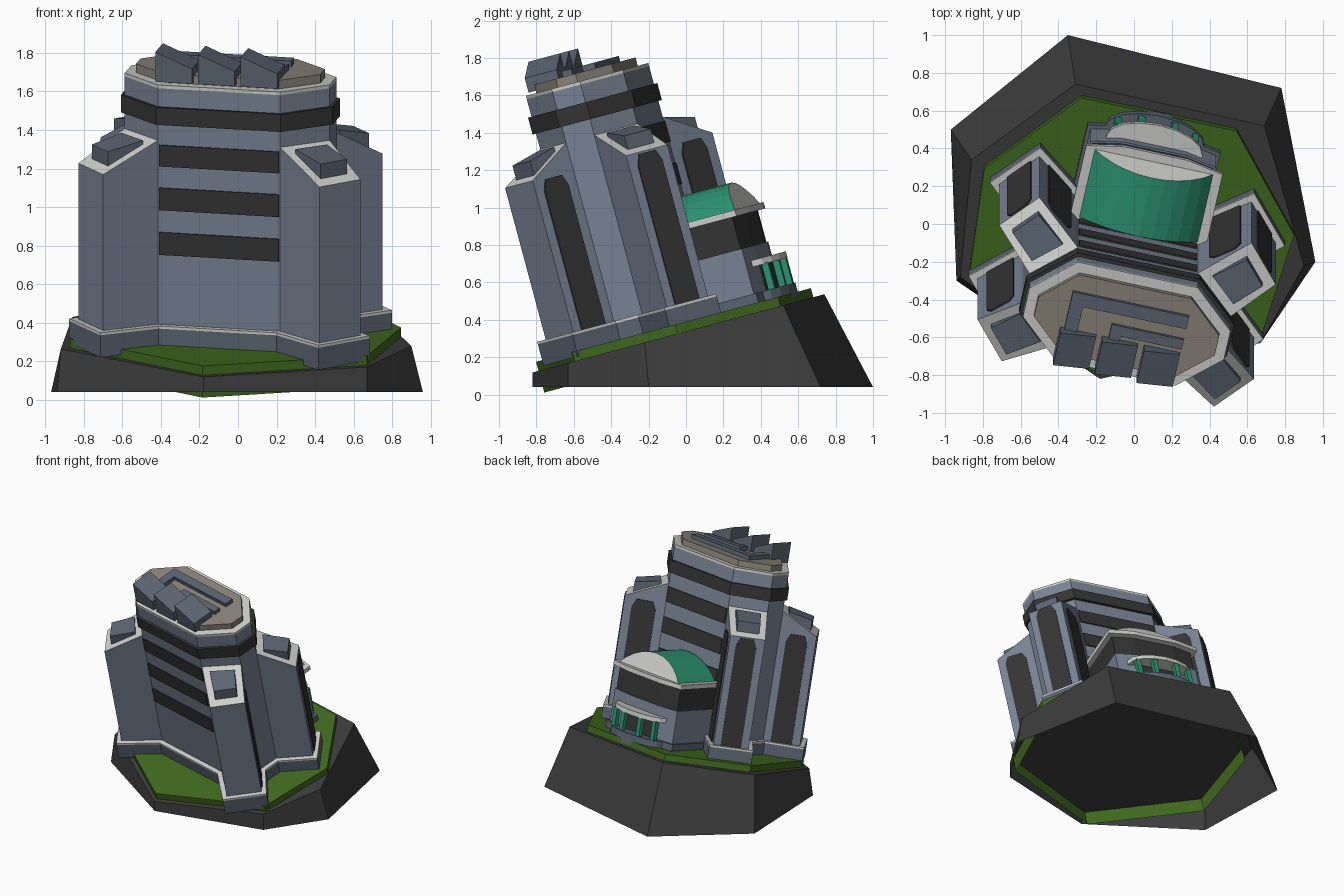
import bpy, bmesh, math
from mathutils import Matrix, Vector

if "Cube" in bpy.data.objects:
    bpy.data.objects.remove(bpy.data.objects["Cube"])

def mat(name, r, g, b):
    m = bpy.data.materials.new(name)
    m.diffuse_color = (r, g, b, 1)
    m.use_nodes = True
    m.node_tree.nodes["Principled BSDF"].inputs["Base Color"].default_value = m.diffuse_color
    return m

WALL = mat("blue grey wall", .19, .23, .30)
SLATE = mat("slate", .105, .13, .17)
WHITE = mat("pale trim", .62, .62, .60)
BEIGE = mat("beige roof", .26, .23, .195)
GLASS = mat("dark glass", .035, .035, .035)
ROCK = mat("rock", .045, .045, .045)
GRASS = mat("grass", .052, .145, .013)
TEAL = mat("teal", .025, .30, .17)

# The whole building is turned, then leans forward
LEAN = (Matrix.Translation((0, 0, .39)) @ Matrix.Rotation(math.radians(15), 4, 'X')
        @ Matrix.Rotation(math.radians(-12.5), 4, 'Z'))
VC = -.18  # centre line of the main tower

def finish(name, bm, mats, matrix=LEAN):
    bmesh.ops.recalc_face_normals(bm, faces=bm.faces)
    me = bpy.data.meshes.new(name)
    bm.to_mesh(me)
    bm.free()
    for m in mats:
        me.materials.append(m)
    ob = bpy.data.objects.new(name, me)
    ob.matrix_world = matrix
    bpy.context.collection.objects.link(ob)
    return ob

def loft(name, low, high, side, top=None, bottom=True, matrix=LEAN):
    """Solid between two loops of 3D points."""
    bm = bmesh.new()
    a = [bm.verts.new(p) for p in low]
    b = [bm.verts.new(p) for p in high]
    n = len(a)
    for i in range(n):
        j = (i + 1) % n
        bm.faces.new((a[i], a[j], b[j], b[i]))
    cap = bm.faces.new(b)
    if bottom:
        bm.faces.new(a[::-1])
    if top:
        cap.material_index = 1
    return finish(name, bm, [side] + ([top] if top else []), matrix)

def prism(name, pts, w0, w1, side, top=None, bottom=True):
    hs = w1 if isinstance(w1, (list, tuple)) else [w1] * len(pts)
    return loft(name, [(u, v, w0) for u, v in pts],
                [(u, v, h) for (u, v), h in zip(pts, hs)], side, top, bottom)

def box(name, u0, u1, v0, v1, w0, w1, m):
    return prism(name, [(u0, v0), (u1, v0), (u1, v1), (u0, v1)], w0, w1, m)

def offset(pts, d):
    """Mitred outset of an anticlockwise outline."""
    out, n = [], len(pts)
    for i in range(n):
        p, q, r = (Vector(pts[(i + k) % n]) for k in (-1, 0, 1))
        e, f = (q - p).normalized(), (r - q).normalized()
        n1, n2 = Vector((e.y, -e.x)), Vector((f.y, -f.x))
        out.append(tuple(q + (n1 + n2) * d / (1 + n1.dot(n2))))
    return out

def plate(name, p, q, profile, m, t=.008):
    """Thin panel on the wall p-q; profile is (fraction along wall, height)."""
    p, q = Vector(p), Vector(q)
    e = (q - p).normalized()
    nrm = Vector((e.y, -e.x))
    def ring(d):
        return [((p + (q - p) * s + nrm * d).to_3d() + Vector((0, 0, w))) for s, w in profile]
    return loft(name, ring(-.004), ring(t), m)

def quad_mirror(quarter):
    """Repeat an anticlockwise quarter outline round both axes."""
    pts = list(quarter)
    pts += [(-u, v) for u, v in quarter[::-1]]
    pts += [(-u, -v) for u, v in quarter]
    pts += [(u, -v) for u, v in quarter[::-1]]
    return [(u, v + VC) for u, v in pts]

# Rock: open underneath, sloping top just below the grass
low = [(-.35, 1), (-.97, .5), (-.94, -.3), (-.18, -.82), (.67, -.63), (.96, -.2), (.78, .72)]
high = [(-.31, .74), (-.86, .34), (-.92, -.28), (-.18, -.82), (.67, -.63), (.90, -.22), (.69, .52)]
loft("rock_base", [(x, y, .04) for x, y in low],
     [(x, y, .338 + .268 * y) for x, y in high], ROCK, None, False, Matrix())

# Grass with a hanging skirt
prism("grass", [(.42, .615), (-.42, .615), (-.84, .125), (-.79, -.47), (0, -.85),
                (.79, -.47), (.84, .125)], -.17, 0, GRASS, None, False)

# Main octagonal tower with crown band and roof
octagon = quad_mirror([(.545, .08), (.325, .275)])
prism("main_tower", octagon, 0, 1.37, WALL)
prism("roof_rim", octagon, 1.37, 1.388, WHITE)
prism("crown_band", offset(octagon, .018), 1.178, 1.272, GLASS)
prism("roof_slab", offset(octagon, -.055), 1.38, 1.434, BEIGE)

# Window strips on the front and back of the tower
for side, s in (("front", 1), ("back", -1)):
    for k, (w0, w1) in enumerate(((.477, .598), (.717, .837), (.952, 1.067))):
        plate(f"{side}_window_{k}", (-.325 * s, VC - .275 * s), (.325 * s, VC - .275 * s),
              [(.01, w0), (.99, w0), (.99, w1), (.01, w1)], GLASS)

# Roof vents with sloping tops, and ducts
for k in range(3):
    u = -.342 + .227 * k
    prism(f"roof_vent_{k}", [(u, -.44), (u + .195, -.44), (u + .195, -.26), (u, -.26)],
          1.40, [1.56, 1.48, 1.48, 1.56], SLATE)
prism("long_duct", [(-.32, -.28), (-.25, -.28), (-.25, -.12), (.31, -.12), (.31, -.05), (-.32, -.05)],
      1.42, 1.465, SLATE)
prism("short_duct", [(-.08, -.28), (-.02, -.28), (-.02, -.235), (.31, -.235), (.31, -.18), (-.08, -.18)],
      1.42, 1.465, SLATE)

# Four corner towers with sloping roofs, roof boxes and tall windows
QUARTER = [(.545, .08), (.75, .265), (.575, .46), (.325, .275)]
tall = [(.2, .09), (.78, .09), (.78, .87), (.69, .93), (.29, .93), (.2, .87)]
for sx in (1, -1):
    for sy in (1, -1):
        tag = ("back" if sy > 0 else "front") + ("_right" if sx > 0 else "_left")
        pts = [(u * sx, v * sy + VC) for u, v in QUARTER]
        hs = [1.09, .94, .94, 1.09]
        if sx * sy < 0:
            pts, hs = pts[::-1], hs[::-1]
        prism("corner_tower_" + tag, pts, 0, hs, WALL, WHITE)
        c = sum((Vector(p) for p in pts), Vector((0, 0))) / 4
        small = [tuple(c + (Vector(p) - c) * .64) for p in pts]
        prism("corner_roof_box_" + tag, small, .93, [1.085 if h > 1 else 1.045 for h in hs], SLATE)
        for i in range(4):
            p, q = Vector(pts[i]), Vector(pts[(i + 1) % 4])
            inner = hs[i] > 1 and hs[(i + 1) % 4] > 1
            e = q - p
            hidden = sy < 0 and -e.x * sx > 0 and e.y * sx < 0
            if -e.x > .05 and not inner and not hidden:  # walls facing backwards
                plate(f"tall_window_{tag}_{i}", p, q, tall, GLASS)

# Plinth following the whole footprint, with a pale top edge
foot = offset(quad_mirror(QUARTER), .035)
prism("plinth", foot, -.03, .088, SLATE)
prism("plinth_cap", foot, .088, .102, WHITE)

# Rear hall: base, lower floor, glazed floor, eaves and vaulted roof
hall = [(-.33, .08), (.33, .08), (.33, .465), (.17, .495), (-.17, .495), (-.33, .465)]
prism("hall_base", offset(hall, .03), -.03, .05, SLATE)
prism("hall_lower_floor", offset(hall, .01), 0, .30, WALL)
prism("hall_glazing", hall, .30, .48, GLASS)
prism("hall_eaves", offset(hall, .04), .475, .51, WHITE)

bm = bmesh.new()
N, half, rise = 10, .325, .15
R = (half ** 2 + rise ** 2) / (2 * rise)
spread = math.asin(half / R)
near, far = [], []
for i in range(N + 1):
    a = -spread + 2 * spread * i / N
    u, z = R * math.sin(a), R * math.cos(a) - (R - rise)
    near.append(bm.verts.new((u, .11, .505 + z)))
    far.append(bm.verts.new((u, .49 - .35 * z, .505 + z)))
for i in range(N):
    bm.faces.new((near[i], near[i + 1], far[i + 1], far[i]))
for loop in (near, far):
    bm.faces.new(loop).material_index = 1
finish("vaulted_roof", bm, [TEAL, WHITE])

# Curved porch: step, doors, columns and canopy
def bow(hw, v0, bulge, n=8):
    return [(-hw, .44), (hw, .44)] + [
        (hw * math.cos(math.pi * i / n), v0 + bulge * math.sin(math.pi * i / n)) for i in range(n + 1)]

prism("porch_step", bow(.27, .5, .12), -.03, .05, SLATE)
prism("porch_canopy", bow(.26, .5, .115), .19, .225, WHITE)
plate("porch_doors", (.17, .505), (-.17, .505), [(0, .05), (1, .05), (1, .19), (0, .19)], GLASS)
for k, u in enumerate((-.21, -.09, .09, .21)):
    v = .5 + .09 * math.sqrt(1 - (u / .25) ** 2)
    box(f"porch_column_{k}", u - .018, u + .018, v - .018, v + .018, .04, .195, TEAL)
